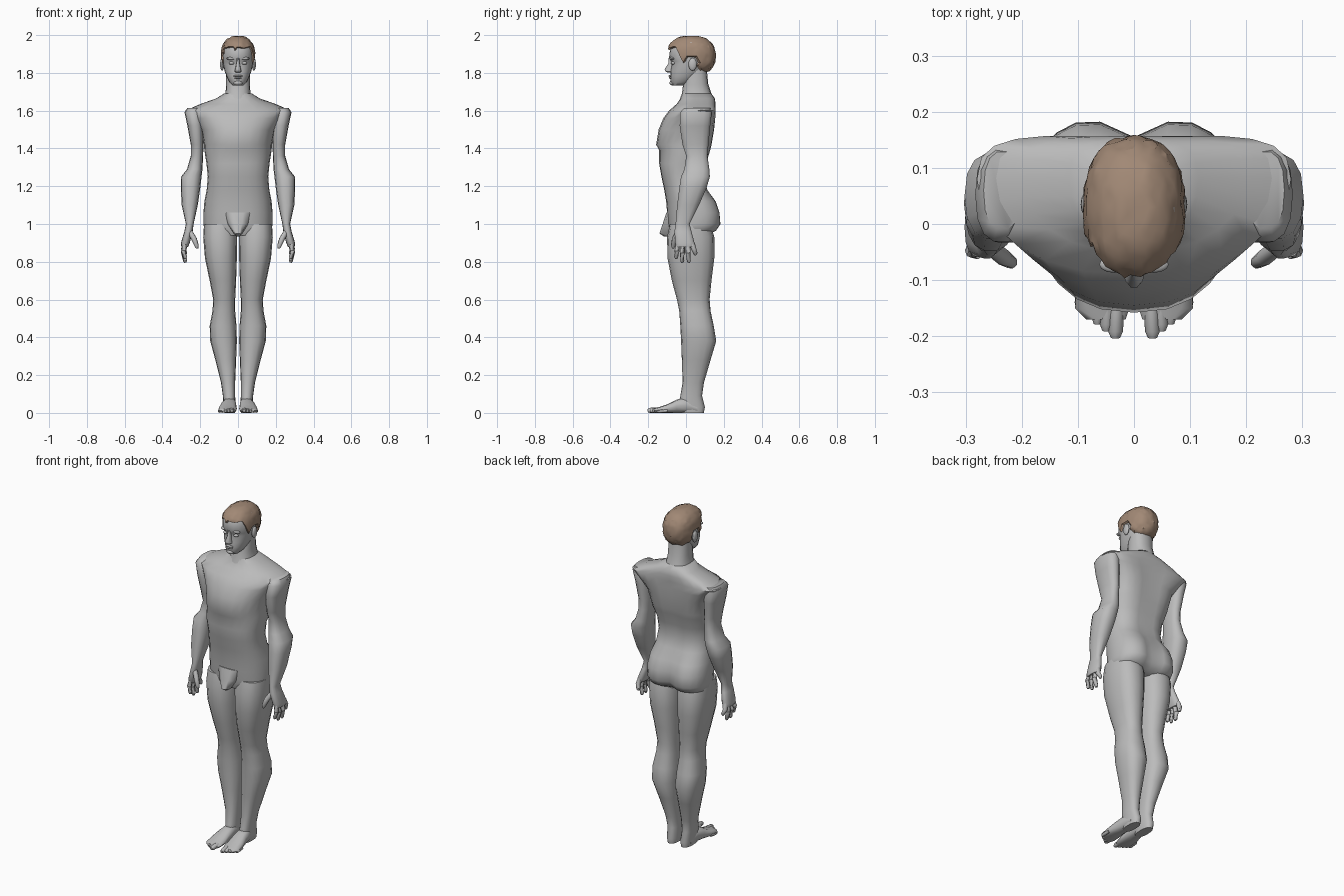
import bpy, bmesh, math, random
from mathutils import Vector

random.seed(4)


def material(name, rgb):
    m = bpy.data.materials.new(name)
    m.diffuse_color = (*rgb, 1)
    return m


SKIN = material("grey skin", (0.5, 0.5, 0.5))
HAIR = material("brown hair", (0.36, 0.25, 0.18))


def finish(name, bm, mat=SKIN, mirror=False, angle=50):
    bmesh.ops.recalc_face_normals(bm, faces=bm.faces)
    me = bpy.data.meshes.new(name)
    bm.to_mesh(me)
    bm.free()
    me.materials.append(mat)
    ob = bpy.data.objects.new(name, me)
    bpy.context.collection.objects.link(ob)
    bpy.ops.object.select_all(action='DESELECT')
    ob.select_set(True)
    bpy.context.view_layer.objects.active = ob
    bpy.ops.object.shade_smooth_by_angle(angle=math.radians(angle))
    if mirror:
        mod = ob.modifiers.new("mirror", 'MIRROR')
        mod.use_clip = False
    return ob


def add_loft(bm, rings):
    loops = [[bm.verts.new(p) for p in r] for r in rings]
    n = len(loops[0])
    for a, b in zip(loops, loops[1:]):
        for i in range(n):
            bm.faces.new((a[i], a[(i + 1) % n], b[(i + 1) % n], b[i]))
    bm.faces.new(loops[0][::-1])
    bm.faces.new(loops[-1])


def oval(h, x0, x1, y0, y1, bend=0, crease=0, n=16, axis='z', power=0.82):
    """Rounded ring; bend moves the sides back, crease dents the rear middle."""
    pts = []
    for i in range(n):
        t = 2 * math.pi * i / n
        c, s = math.cos(t), math.sin(t)
        x = (x0 + x1) / 2 + (x1 - x0) / 2 * math.copysign(abs(c) ** power, c)
        y = (y0 + y1) / 2 + (y1 - y0) / 2 * math.copysign(abs(s) ** power, s)
        y += bend * c * c
        if s > 0:
            y -= crease * (1 - abs(c)) ** 4
        pts.append((x, y, h) if axis == 'z' else (x, h, y))
    return pts


def loft(name, rows, mirror=False, **kw):
    bm = bmesh.new()
    add_loft(bm, [oval(*r, **kw) for r in rows])
    return finish(name, bm, mirror=mirror)


def add_tube(bm, path, n=8):
    """Tapered tube through (x, y, z, radius) points."""
    rings = []
    for i, (x, y, z, r) in enumerate(path):
        d = Vector(path[min(i + 1, len(path) - 1)][:3]) - Vector(path[max(i - 1, 0)][:3])
        q = d.to_track_quat('Z', 'Y')
        rings.append([Vector((x, y, z)) + q @ Vector((r * math.cos(2 * math.pi * k / n),
                     r * math.sin(2 * math.pi * k / n), 0)) for k in range(n)])
    add_loft(bm, rings)


def blob(name, loc, size, mirror=False):
    bm = bmesh.new()
    bmesh.ops.create_uvsphere(bm, u_segments=12, v_segments=8, radius=1)
    for v in bm.verts:
        v.co = Vector(loc) + Vector(a * b for a, b in zip(v.co, size))
    return finish(name, bm, mirror=mirror)


# Torso from seat to neck base: height, half width, front, back, bend, crease
torso = [(.94, .15, -.08, .12, 0, .02), (.965, .178, -.09, .175, 0, .04),
         (1.0, .183, -.095, .2, 0, .045), (1.06, .183, -.1, .195, 0, .045),
         (1.12, .178, -.105, .17, 0, .03), (1.18, .166, -.115, .12, 0, .012),
         (1.25, .16, -.13, .105, 0, .015), (1.32, .167, -.142, .115, 0, .015),
         (1.39, .178, -.142, .135, .02, .015), (1.42, .18, -.158, .142, .03, .015),
         (1.5, .195, -.145, .155, .035, .015), (1.56, .24, -.12, .16, .045, .015),
         (1.6, .28, -.09, .16, .045, .01), (1.635, .2, -.05, .157, .03, 0),
         (1.665, .115, -.03, .152, .02, 0), (1.69, .075, -.02, .135, 0, 0)]
loft("torso", [(z, -w, w, f, b, be, cr) for z, w, f, b, be, cr in torso], n=24)

# Groin wedge
loft("groin", [(1.06, -.075, .075, -.105, -.05), (1.0, -.055, .055, -.125, -.05),
               (.95, -.022, .022, -.143, -.05), (.935, -.01, .01, -.12, -.05)], n=10)

# Neck
loft("neck", [(1.64, -.085, .085, -.04, .15), (1.69, -.066, .066, -.022, .135),
              (1.74, -.063, .063, -.015, .118), (1.82, -.063, .063, 0, .11)])

# Legs
loft("leg", [(1.0, .01, .18, -.085, .13), (.93, .004, .184, -.1, .15),
             (.82, .006, .175, -.098, .15), (.7, .01, .15, -.075, .135),
             (.6, .015, .131, -.048, .125), (.54, .015, .135, -.036, .13),
             (.46, .008, .15, -.03, .147), (.38, .006, .147, -.026, .16),
             (.28, .01, .12, -.022, .13), (.16, .015, .09, -.018, .095),
             (.09, .015, .08, -.03, .085), (.03, .012, .076, -.04, .1),
             (0, .016, .072, -.03, .094)], mirror=True)

# Feet, lofted from heel to ball
loft("foot", [(.06, .015, .075, 0, .05), (0, .01, .08, 0, .085), (-.05, .008, .09, 0, .07),
              (-.1, .006, .102, 0, .045), (-.15, .008, .105, 0, .028),
              (-.17, .015, .085, .002, .022)], mirror=True, axis='y', n=12)
bm = bmesh.new()
for i in range(5):
    x, y, r = .033 + .016 * i, -.203 + .0125 * i, .0135 - .0012 * i
    add_tube(bm, [(x - .002, y + .055, r + .003, r), (x, y + .012, r, r), (x, y, r - .002, r * .6)])
finish("toes", bm, mirror=True)

# Arms from shoulder to knuckles
loft("arm", [(1.615, .2, .268, -.01, .13), (1.59, .19, .283, -.033, .138),
             (1.52, .185, .268, -.035, .13), (1.42, .182, .25, -.02, .12),
             (1.36, .185, .25, 0, .115), (1.29, .188, .27, -.01, .125),
             (1.25, .193, .302, -.028, .128), (1.19, .2, .303, -.037, .11),
             (1.1, .213, .298, -.048, .07), (1.0, .235, .276, -.056, .02),
             (.96, .24, .284, -.062, .03), (.9, .255, .302, -.058, .046),
             (.878, .265, .3, -.05, .042)], mirror=True, n=14)

# Fingers and thumb
bm = bmesh.new()
for y0, y1, z1 in ((-.043, -.052, .815), (-.018, -.02, .795), (.008, .015, .795), (.032, .05, .835)):
    add_tube(bm, [(.28, y0, .9, .014), (.288, (y0 + y1) / 2, (.9 + z1) / 2, .0135),
                  (.28, y1, z1 + .01, .011), (.279, y1, z1, .006)])
add_tube(bm, [(.258, -.04, .965, .014), (.232, -.06, .92, .015),
              (.219, -.068, .885, .012), (.216, -.068, .87, .006)])
finish("fingers", bm, mirror=True)

# Head
head = [(1.733, .028, -.07, -.01), (1.75, .045, -.082, .03), (1.78, .06, -.082, .07),
        (1.81, .071, -.083, .1), (1.845, .079, -.076, .12), (1.862, .081, -.08, .125),
        (1.878, .082, -.09, .13), (1.92, .083, -.085, .135), (1.96, .072, -.07, .12),
        (1.985, .04, -.03, .08)]
loft("head", [(z, -w, w, f, b) for z, w, f, b in head], n=20, power=.9)
loft("nose", [(1.88, -.009, .009, -.093, -.06), (1.85, -.009, .009, -.094, -.06),
              (1.82, -.015, .015, -.114, -.06), (1.808, -.019, .019, -.11, -.06),
              (1.802, -.013, .013, -.098, -.06)], n=10)
blob("upper_lip", (0, -.081, 1.784), (.024, .011, .006))
blob("lower_lip", (0, -.08, 1.774), (.02, .011, .006))
blob("chin", (0, -.07, 1.747), (.024, .018, .014))
blob("eyelid", (.033, -.066, 1.852), (.016, .014, .009), mirror=True)
blob("brow", (.035, -.072, 1.876), (.027, .015, .008), mirror=True)
blob("ear", (.084, .035, 1.845), (.011, .022, .034), mirror=True)


# Hair: rough cap tucked into the skull below the hairline
def hairline(y):
    pts = [(-.2, 1.925), (-.05, 1.925), (-.015, 1.85), (.0, 1.85), (.02, 1.885),
           (.05, 1.875), (.07, 1.81), (.3, 1.79)]
    for (a, p), (b, q) in zip(pts, pts[1:]):
        if y <= b:
            return p + (q - p) * (y - a) / (b - a)
    return 1.79


bm = bmesh.new()
bmesh.ops.create_icosphere(bm, subdivisions=4, radius=1)
for v in bm.verts:
    x, y, z = (math.copysign(abs(c) ** .87, c) for c in v.co)
    k = 1 + random.uniform(-.025, .025)
    p = Vector((.091 * x * k, .03 + .126 * y * k, 1.89 + .107 * z * k))
    if z > 0 and y < 0:
        p.y -= .012 * z * -y
    if p.z < hairline(p.y):
        p = Vector((p.x * .72, .03 + (p.y - .03) * .72, max(p.z, 1.8)))
    p.z = min(p.z, 2.0)
    v.co = p
finish("hair", bm, HAIR, angle=35)
